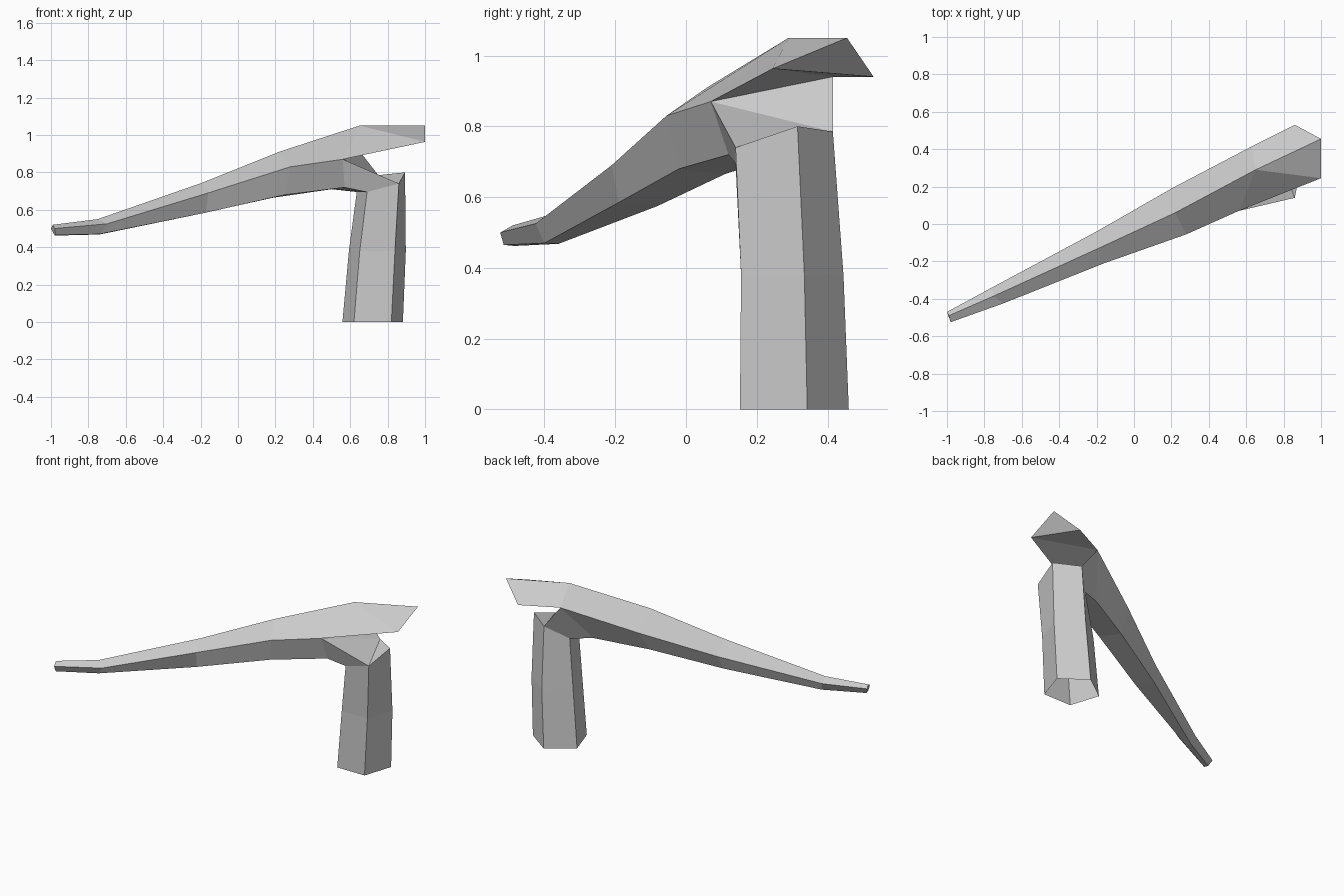
import bpy
import bmesh
from math import cos, sin, radians
from mathutils import Vector

if "Cube" in bpy.data.objects:
    bpy.data.objects.remove(bpy.data.objects["Cube"], do_unlink=True)

# One flat grey for the whole model
grey = bpy.data.materials.new("plain grey")
grey.use_nodes = True
grey.diffuse_color = (0.6, 0.6, 0.6, 1)
shader = next(n for n in grey.node_tree.nodes if n.type == 'BSDF_PRINCIPLED')
shader.inputs["Base Color"].default_value = grey.diffuse_color
shader.inputs["Roughness"].default_value = 0.9

bm = bmesh.new()


def ring(points):
    """Add one cross-section of the limb."""
    return [bm.verts.new(Vector(p)) for p in points]


def pentagon(x, y, z, radius):
    """Section of the upright post, starting at its front left corner."""
    angles = [radians(-126 + 72 * i) for i in range(5)]
    return [(x + radius * cos(a), y + radius * sin(a), z) for a in angles]


def bridge(a, b):
    """Join two sections with a closed band of quads."""
    for i in range(len(a)):
        j = (i + 1) % len(a)
        bm.faces.new((a[i], a[j], b[j], b[i]))


# Upright post: five sided, open at the foot, slanted at the top
foot = ring(pentagon(0.72, 0.29, 0, 0.17))
middle = ring(pentagon(0.745, 0.285, 0.38, 0.16))
shoulder = ring([(0.69, 0.14, 0.695), (0.86, 0.14, 0.74), (0.893, 0.315, 0.8),
                 (0.75, 0.415, 0.785), (0.635, 0.31, 0.695)])
bridge(foot, middle)
bridge(middle, shoulder)

# Long arm: sections in the order ridge, front, lower front, lower back, back
arm_sections = [
    [(0.65, 0.29, 1.05), (0.56, 0.07, 0.87), (0.57, 0.12, 0.72),
     (0.5, 0.25, 0.71), (0.63, 0.415, 0.94)],
    [(0.22, 0.06, 0.91), (0.28, -0.055, 0.83), (0.25, -0.02, 0.68),
     (0.19, 0.11, 0.665), (0.21, 0.195, 0.8)],
    [(-0.19, -0.13, 0.745), (-0.16, -0.21, 0.69), (-0.17, -0.19, 0.585),
     (-0.22, -0.08, 0.575), (-0.2, -0.04, 0.665)],
    [(-0.75, -0.385, 0.55), (-0.7, -0.425, 0.525), (-0.74, -0.4, 0.47),
     (-0.74, -0.36, 0.468), (-0.76, -0.34, 0.52)],
    [(-0.99, -0.49, 0.52), (-0.98, -0.525, 0.5), (-0.975, -0.515, 0.465),
     (-0.98, -0.485, 0.462), (-1, -0.47, 0.5)],
]
arm = [ring(s) for s in arm_sections]
for a, b in zip(arm, arm[1:]):
    bridge(a, b)
bm.faces.new(arm[-1])

# Elbow: web between the slanted post top and the start of the arm
ridge, front, low_front, low_back, back = arm[0]
left_front, right_front, right, rear, left = shoulder
for web in ((left_front, right_front, front, low_front),
            (left_front, low_front, low_back, left),
            (left, low_back, back, rear),
            (right_front, right, rear),
            (right_front, rear, front),
            (front, rear, back)):
    bm.faces.new(web)

# Overhanging roof that continues the ridge past the post
end_ridge, end_front, end_back = ring([(1, 0.455, 1.05), (1, 0.245, 0.963),
                                       (0.86, 0.53, 0.94)])
for panel in ((ridge, front, end_front),
              (ridge, end_front, end_ridge),
              (ridge, end_ridge, end_back, back),
              (front, back, end_front),
              (back, end_back, end_front),
              (end_ridge, end_front, end_back)):
    bm.faces.new(panel)

bmesh.ops.recalc_face_normals(bm, faces=bm.faces[:])
mesh = bpy.data.meshes.new("bent_limb")
bm.to_mesh(mesh)
bm.free()
mesh.materials.append(grey)
limb = bpy.data.objects.new("bent_limb", mesh)
bpy.context.collection.objects.link(limb)
